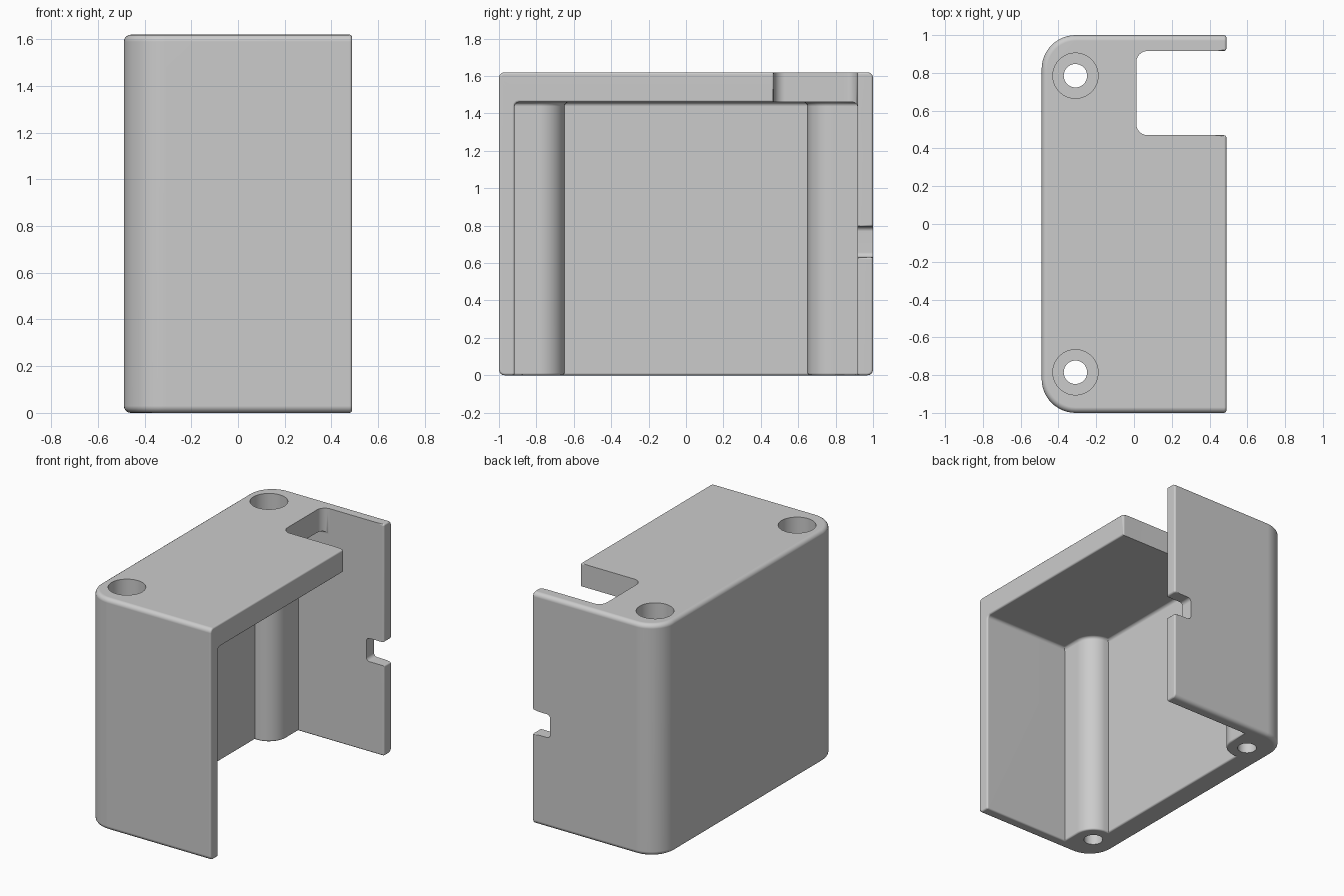
import bpy, bmesh, math

default = bpy.data.objects.get("Cube")
if default:
    bpy.data.objects.remove(default, do_unlink=True)

grey = bpy.data.materials.new("plain grey")
grey.use_nodes = True
COLOUR = (0.6, 0.6, 0.6, 1)
grey.diffuse_color = COLOUR
grey.node_tree.nodes["Principled BSDF"].inputs["Base Color"].default_value = COLOUR

W, D, H = 0.489, 1.0, 1.62      # half width, half depth, height
WALL, CEIL = 0.916, 1.46        # inner face of end walls, underside of roof
BACK = -0.325                   # inner face of the long wall
POST_X, POST_Y, POST_R = -0.31, 0.785, 0.135
RIM = 0.012                     # rounding of the open edges


def prism(bm, outline, z0, z1):
    face = bm.faces.new([bm.verts.new((x, y, z0)) for x, y in outline])
    top = bmesh.ops.extrude_face_region(bm, geom=[face])["geom"]
    for v in top:
        if isinstance(v, bmesh.types.BMVert):
            v.co.z = z1
    bmesh.ops.recalc_face_normals(bm, faces=bm.faces[:])


def box(bm, x0, x1, y0, y1, z0, z1):
    prism(bm, [(x0, y0), (x1, y0), (x1, y1), (x0, y1)], z0, z1)


def round_edges(bm, rule, radius, segments):
    edges = [e for e in bm.edges if e.calc_face_angle(0) > 1.2
             and rule(*[v.co for v in e.verts])]
    bmesh.ops.bevel(bm, geom=edges, offset=radius, segments=segments,
                    profile=0.5, affect='EDGES', clamp_overlap=False)


def same(a, b, axis, value):
    return abs(a[axis] - value) < 1e-4 and abs(b[axis] - value) < 1e-4


def make(name, bm):
    mesh = bpy.data.meshes.new(name)
    bm.to_mesh(mesh)
    bm.free()
    mesh.materials.append(grey)
    obj = bpy.data.objects.new(name, mesh)
    bpy.context.collection.objects.link(obj)
    return obj


def cut(target, cutter):
    cutter.hide_render = True
    mod = target.modifiers.new("cut", 'BOOLEAN')
    mod.operation, mod.solver, mod.object = 'DIFFERENCE', 'EXACT', cutter
    bpy.context.view_layer.objects.active = target
    bpy.ops.object.modifier_apply(modifier=mod.name)
    bpy.data.objects.remove(cutter, do_unlink=True)


# Outer block: large upright corners on the closed side, small rims elsewhere
bm = bmesh.new()
box(bm, -W, W, -D, D, 0, H)
round_edges(bm, lambda a, b: same(a, b, 0, -W) and abs(a.z - b.z) > 1, 0.18, 12)
round_edges(bm, lambda a, b: (same(a, b, 2, 0) or same(a, b, 2, H))
            and not same(a, b, 0, W), 0.03, 4)
bmesh.ops.bevel(bm, geom=[e for e in bm.edges if same(*[v.co for v in e.verts], 0, W)],
                offset=RIM, segments=3, profile=0.5, affect='EDGES')
cover = make("cover_shell", bm)

# Hollow inside, its outline stepping round the two corner posts
half = [(0.8, WALL), (POST_X + POST_R, WALL)]
for i in range(12):
    t = math.radians(90) * i / 12
    half.append((POST_X + POST_R * math.cos(t), POST_Y - POST_R * math.sin(t)))
half.append((BACK, POST_Y - POST_R))
outline = half + [(x, -y) for x, y in reversed(half)]
bm = bmesh.new()
prism(bm, outline, -0.1, CEIL)
bmesh.ops.bevel(bm, geom=[e for e in bm.edges if same(*[v.co for v in e.verts], 2, CEIL)],
                offset=0.022, segments=3, profile=0.5, affect='EDGES')
for v in bm.verts:              # keep the open side clear of the rounded ceiling edge
    if v.co.x > 0.6:
        v.co.x = 0.8
cut(cover, make("hollow_cutter", bm))

# Roof opening beside the back wall
bm = bmesh.new()
box(bm, 0.012, 0.8, 0.47, WALL, 1.35, 1.8)
round_edges(bm, lambda a, b: same(a, b, 0, 0.012) and abs(a.z - b.z) > 0.1, 0.06, 6)
cut(cover, make("roof_opening_cutter", bm))

# Small slot in the free edge of the back wall
bm = bmesh.new()
box(bm, 0.352, 0.8, 0.85, 1.2, 0.632, 0.795)
round_edges(bm, lambda a, b: same(a, b, 0, 0.352) and abs(a.y - b.y) > 0.1, 0.025, 4)
cut(cover, make("wall_slot_cutter", bm))

# Soften the inner rims of the open side and of the open bottom
bm = bmesh.new()
bm.from_mesh(cover.data)
round_edges(bm, lambda a, b: min(a.x, b.x) > W - RIM - 1e-3
            or max(a.z, b.z) < RIM + 1e-3, RIM, 3)
bm.to_mesh(cover.data)
bm.free()

# Screw holes with wide recesses at the top
for side in (-1, 1):
    for radius, low in ((0.062, -0.1), (0.12, CEIL)):
        bm = bmesh.new()
        ring = [math.tau * i / 40 for i in range(40)]
        prism(bm, [(POST_X + radius * math.cos(t), side * POST_Y + radius * math.sin(t))
                   for t in ring], low, 1.8)
        cut(cover, make("screw_hole_cutter", bm))

bpy.ops.object.select_all(action='DESELECT')
cover.select_set(True)
bpy.context.view_layer.objects.active = cover
bpy.ops.object.shade_smooth_by_angle(angle=math.radians(35))
flat = cover.modifiers.new("even_shading", 'WEIGHTED_NORMAL')
flat.keep_sharp = True
